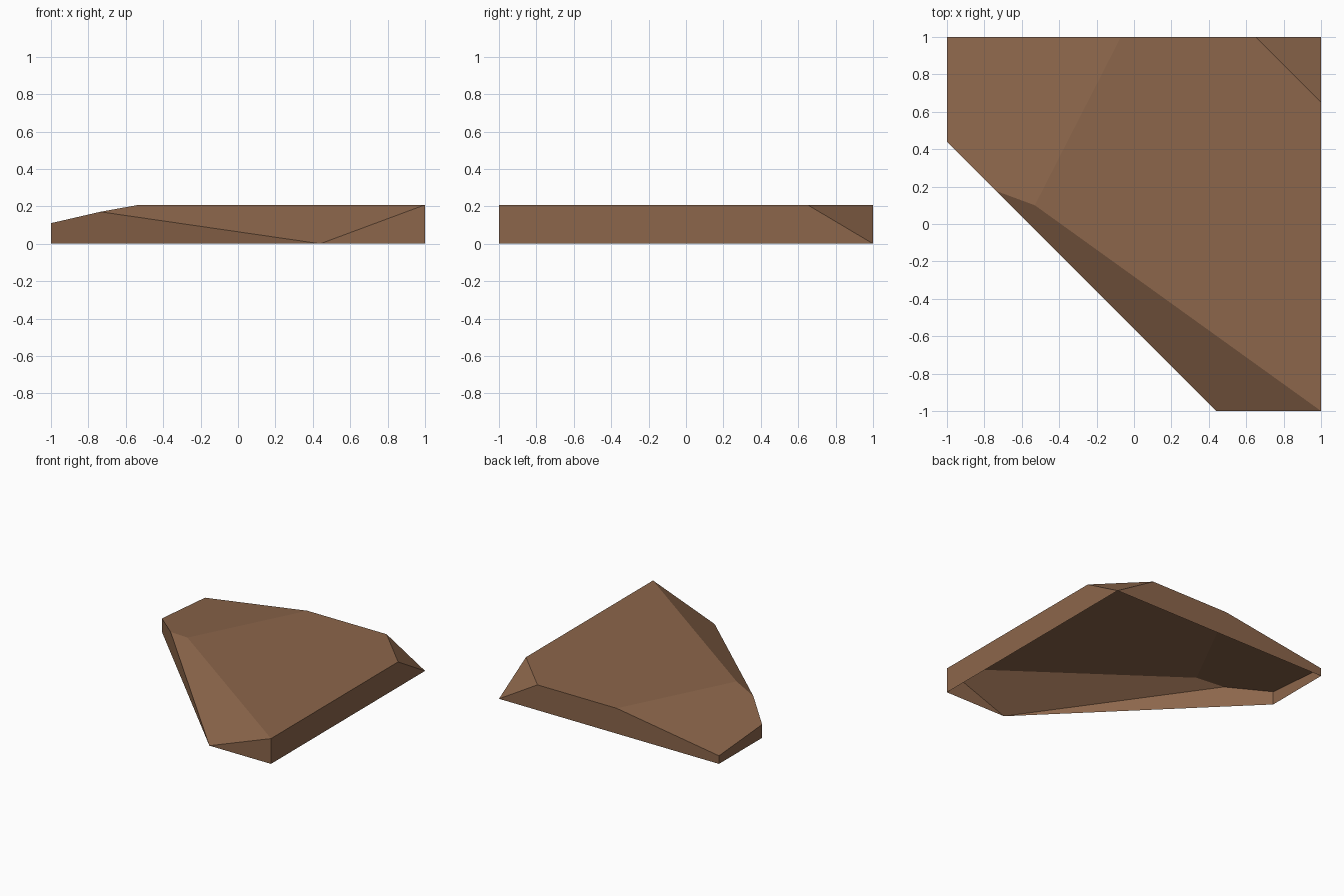
import bpy, bmesh
from mathutils import Vector, Matrix

if "Cube" in bpy.data.objects:
    bpy.data.objects.remove(bpy.data.objects["Cube"])

HEIGHT = 0.208

# Brown rock colour
rock = bpy.data.materials.new("brown_rock")
rock.use_nodes = True
colour = (0.262, 0.133, 0.07, 1)
rock.diffuse_color = colour
bsdf = next(n for n in rock.node_tree.nodes if n.type == "BSDF_PRINCIPLED")
bsdf.inputs["Base Color"].default_value = colour


def chip(bm, a, b, c):
    """Slice off the side of plane a-b-c facing away from the block's inside."""
    a, b, c = Vector(a), Vector(b), Vector(c)
    normal = (b - a).cross(c - a).normalized()
    if normal.dot(Vector((0.3, 0.2, 0.05)) - a) > 0:
        normal.negate()
    cut = bmesh.ops.bisect_plane(
        bm, geom=bm.verts[:] + bm.edges[:] + bm.faces[:], dist=1e-4,
        plane_co=a, plane_no=normal, clear_outer=True)
    edges = [e for e in cut["geom_cut"] if isinstance(e, bmesh.types.BMEdge)]
    bmesh.ops.contextual_create(bm, geom=edges)


# Square slab
bm = bmesh.new()
bmesh.ops.create_cube(bm, size=1, matrix=Matrix.Translation((0, 0, HEIGHT / 2))
                      @ Matrix.Diagonal((2, 2, HEIGHT, 1)))

ridge = (-0.53, 0.10, HEIGHT)
# Upright diagonal side
chip(bm, (0.44, -1, 0), (-1, 0.44, 0), (-1, 0.44, HEIGHT))
# Gentle slope on the top
chip(bm, ridge, (-0.07, 1, HEIGHT), (-1, 0.44, 0.11))
# Steep slope along the front
chip(bm, ridge, (1, -1, HEIGHT), (0.44, -1, 0))
# Clipped back corner
chip(bm, (0.65, 1, HEIGHT), (1, 0.65, HEIGHT), (1, 1, 0))

# Open underside
bmesh.ops.recalc_face_normals(bm, faces=bm.faces[:])
bm.normal_update()
bmesh.ops.delete(bm, geom=[f for f in bm.faces if f.normal.z < -0.9], context="FACES")

mesh = bpy.data.meshes.new("rock_slab")
bm.to_mesh(mesh)
bm.free()
mesh.materials.append(rock)
slab = bpy.data.objects.new("rock_slab", mesh)
bpy.context.scene.collection.objects.link(slab)
